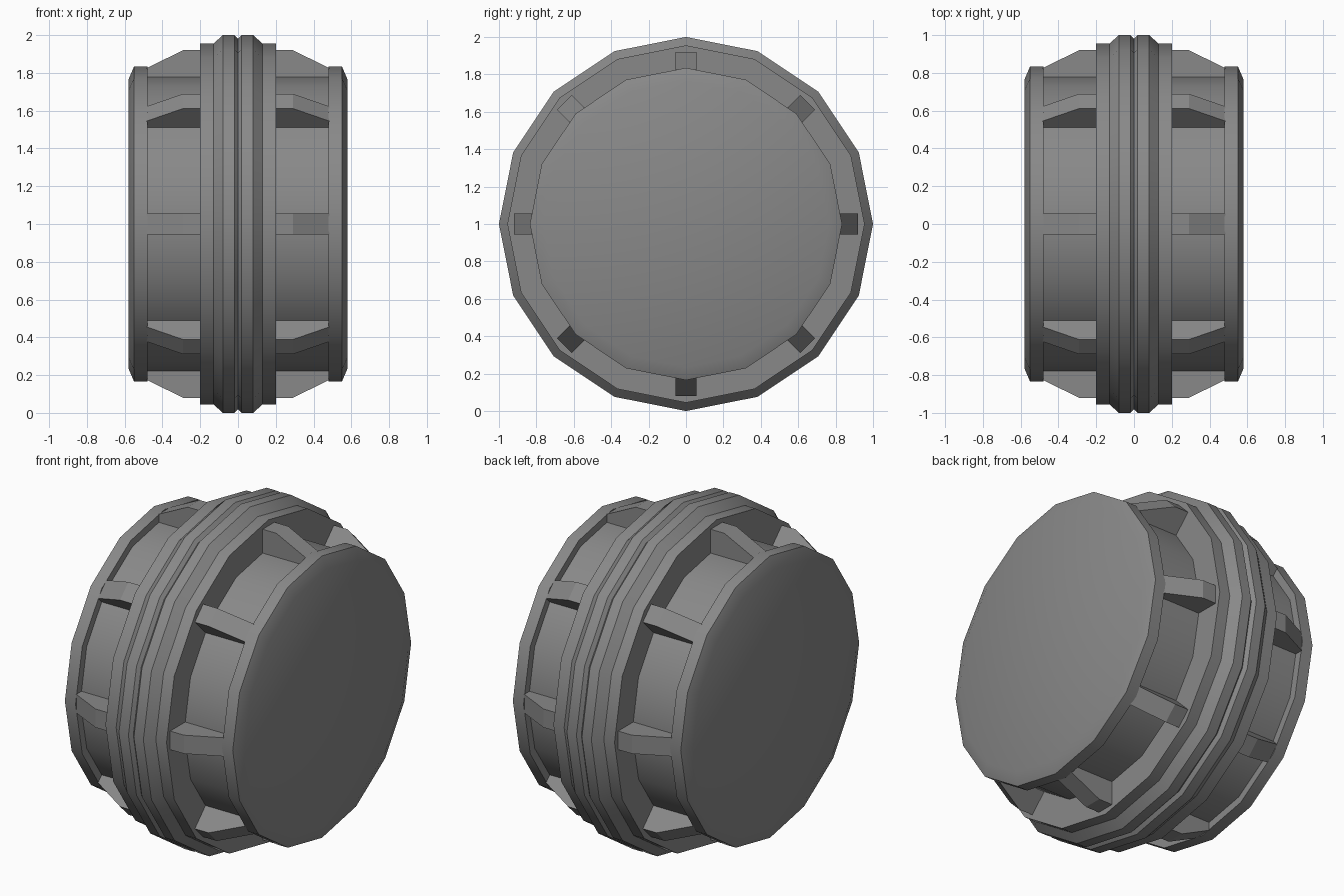
import bpy, bmesh, math
from mathutils import Matrix

if "Cube" in bpy.data.objects:
    bpy.data.objects.remove(bpy.data.objects["Cube"], do_unlink=True)

SIDES = 16
CENTRE = Matrix.Translation((0, 0, 1))

grey = bpy.data.materials.new("steel_grey")
grey.use_nodes = True
colour = (0.25, 0.25, 0.25, 1)
grey.diffuse_color = colour
grey.node_tree.nodes["Principled BSDF"].inputs["Base Color"].default_value = colour


def finish(name, bm, smooth=False):
    bmesh.ops.recalc_face_normals(bm, faces=bm.faces)
    mesh = bpy.data.meshes.new(name)
    bm.to_mesh(mesh)
    bm.free()
    mesh.materials.append(grey)
    obj = bpy.data.objects.new(name, mesh)
    bpy.context.collection.objects.link(obj)
    if smooth:
        bpy.ops.object.select_all(action='DESELECT')
        obj.select_set(True)
        bpy.context.view_layer.objects.active = obj
        bpy.ops.object.shade_smooth_by_angle(angle=math.radians(30))
    return obj


def lathe(name, profile):
    """Turn an (x, radius) profile around the x axis and close both ends."""
    bm = bmesh.new()
    rings = []
    for x, r in profile:
        angles = [2 * math.pi * i / SIDES for i in range(SIDES)]
        rings.append([bm.verts.new((x, r * math.sin(a), 1 + r * math.cos(a))) for a in angles])
    for a, b in zip(rings, rings[1:]):
        for i in range(SIDES):
            j = (i + 1) % SIDES
            bm.faces.new((a[i], a[j], b[j], b[i]))
    bm.faces.new(rings[0])
    bm.faces.new(rings[-1])
    return finish(name, bm, True)


def fin(name, side, angle):
    """Sloped rib between the central band and an end cap."""
    outline = [(0.19, 0.74), (0.19, 0.92), (0.29, 0.92), (0.485, 0.825), (0.485, 0.74)]
    bm = bmesh.new()
    face = bm.faces.new([bm.verts.new((side * x, -0.055, r)) for x, r in outline])
    new = bmesh.ops.extrude_face_region(bm, geom=[face])["geom"]
    verts = [v for v in new if isinstance(v, bmesh.types.BMVert)]
    bmesh.ops.translate(bm, verts=verts, vec=(0, 0.11, 0))
    bm.transform(CENTRE @ Matrix.Rotation(angle, 4, 'X'))
    return finish(name, bm)


# Central stepped band with a shallow groove
half = [(0.0, 0.98), (0.018, 1.0), (0.08, 1.0), (0.13, 0.955), (0.2, 0.955)]
lathe("central_band", [(-x, r) for x, r in reversed(half[1:])] + half)

# Inner drum
lathe("drum", [(-0.5, 0.79), (0.5, 0.79)])

# Bevelled end caps and their ribs
for side, label in ((1, "left"), (-1, "right")):
    lathe(label + "_end_cap", [(side * x, r) for x, r in ((0.48, 0.835), (0.55, 0.835), (0.58, 0.765))])
    for i in range(8):
        fin(f"{label}_rib_{i + 1}", side, i * math.pi / 4)
